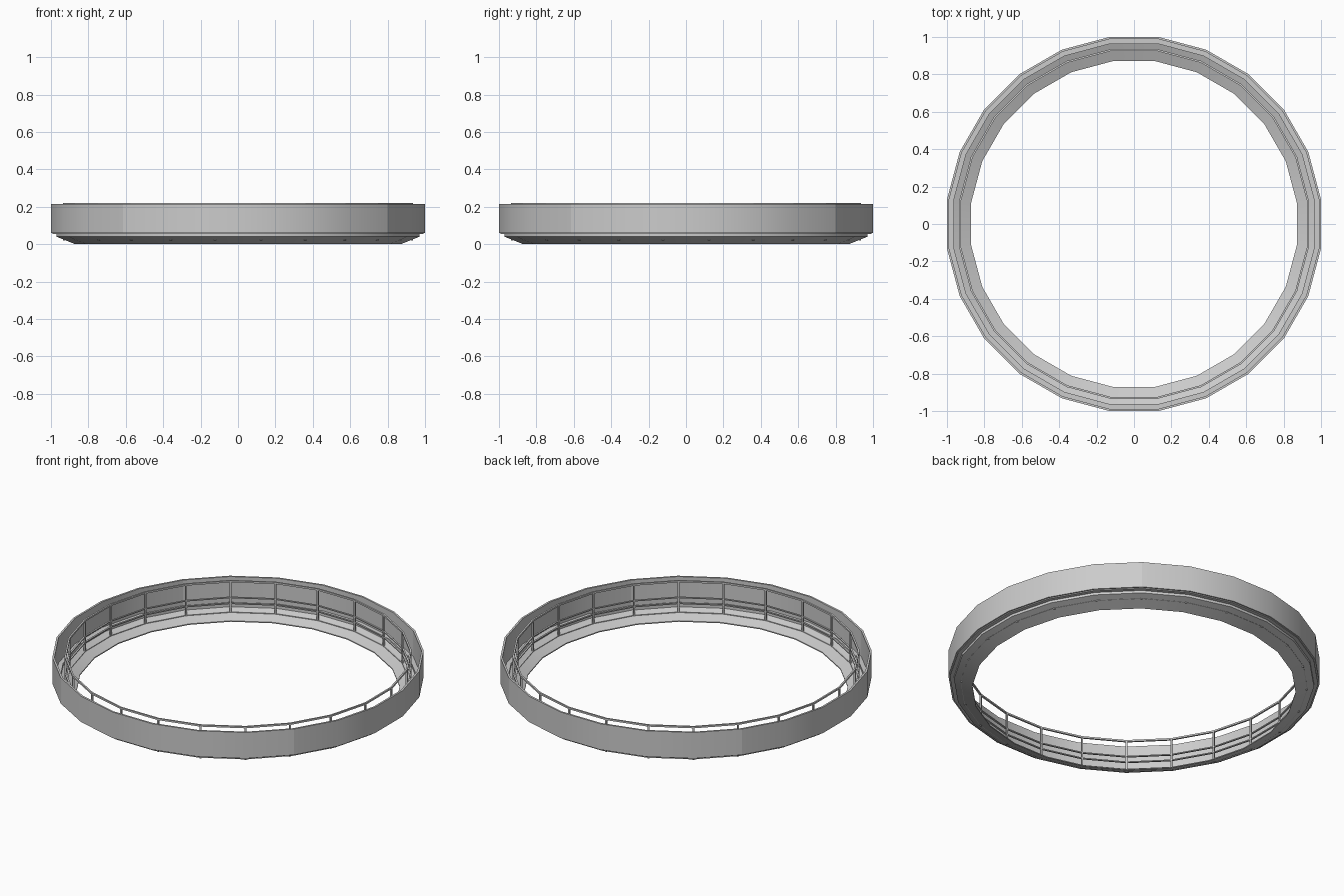
import bpy, bmesh, math
from mathutils import Vector

SIDES = 24
STEP = math.tau / SIDES

cube = bpy.data.objects.get("Cube")
if cube:
    bpy.data.objects.remove(cube)


def material(name, value):
    mat = bpy.data.materials.new(name)
    mat.use_nodes = True
    colour = (value, value, value, 1)
    mat.diffuse_color = colour
    mat.node_tree.nodes["Principled BSDF"].inputs["Base Color"].default_value = colour
    return mat


grey = material("light grey", 0.6)


def corner(r, z, k):
    a = (k + 0.5) * STEP
    return Vector((r * math.cos(a), r * math.sin(a), z))


def finish(name, bm, smooth=0):
    bmesh.ops.recalc_face_normals(bm, faces=bm.faces)
    mesh = bpy.data.meshes.new(name)
    bm.to_mesh(mesh)
    bm.free()
    mesh.materials.append(grey)
    ob = bpy.data.objects.new(name, mesh)
    bpy.context.collection.objects.link(ob)
    if smooth:
        bpy.ops.object.select_all(action='DESELECT')
        ob.select_set(True)
        bpy.context.view_layer.objects.active = ob
        bpy.ops.object.shade_smooth_by_angle(angle=math.radians(smooth))
    return ob


def sweep(name, profile, start=0, count=SIDES, smooth=0):
    """Carry a closed (radius, height) profile round part or all of the ring."""
    bm = bmesh.new()
    full = count == SIDES
    rows = [[bm.verts.new(corner(r, z, start + i)) for r, z in profile]
            for i in range(count if full else count + 1)]
    n = len(profile)
    for i in range(count):
        a, b = rows[i], rows[(i + 1) % len(rows)]
        for j in range(n):
            k = (j + 1) % n
            bm.faces.new((a[j], a[k], b[k], b[j]))
    if not full:
        bm.faces.new(rows[0])
        bm.faces.new(rows[-1])
    return finish(name, bm, smooth)


def band(r0, r1, z0, z1):
    return [(r0, z0), (r1, z0), (r1, z1), (r0, z1)]


# Funnel floor with a step up to the outer ledge
sweep("floor_ring", [(0.878, 0), (0.978, 0.04), (0.978, 0.055), (1.0, 0.055),
                     (1.0, 0.062), (0.972, 0.062), (0.972, 0.046), (0.878, 0.006)],
      smooth=20)

# Outer wall in four curved panels
for q, side in enumerate(("back", "right", "front", "left")):
    sweep(side + "_wall", band(0.997, 1.0085, 0.06, 0.215), 3 + 6 * q, 6, smooth=30)

# Railing bars
for name, z, h in (("top_rail", 0.21, 0.01), ("upper_middle_rail", 0.115, 0.006),
                   ("lower_middle_rail", 0.08, 0.006), ("bottom_rail", 0.025, 0.008)):
    sweep(name, band(0.933, 0.943, z, z + h))

# Railing posts, one at each corner
bm = bmesh.new()
for k in range(SIDES):
    ring = []
    for z in (0.02, 0.215):
        c = corner(0.938, z, k)
        out = Vector((c.x, c.y, 0)).normalized() * 0.005
        side = Vector((-out.y, out.x, 0))
        ring.append([bm.verts.new(c + out * u + side * v)
                     for u, v in ((-1, -1), (1, -1), (1, 1), (-1, 1))])
    low, high = ring
    bm.faces.new(low)
    bm.faces.new(high)
    for j in range(4):
        bm.faces.new((low[j], low[j - 1], high[j - 1], high[j]))
finish("railing_posts", bm)
